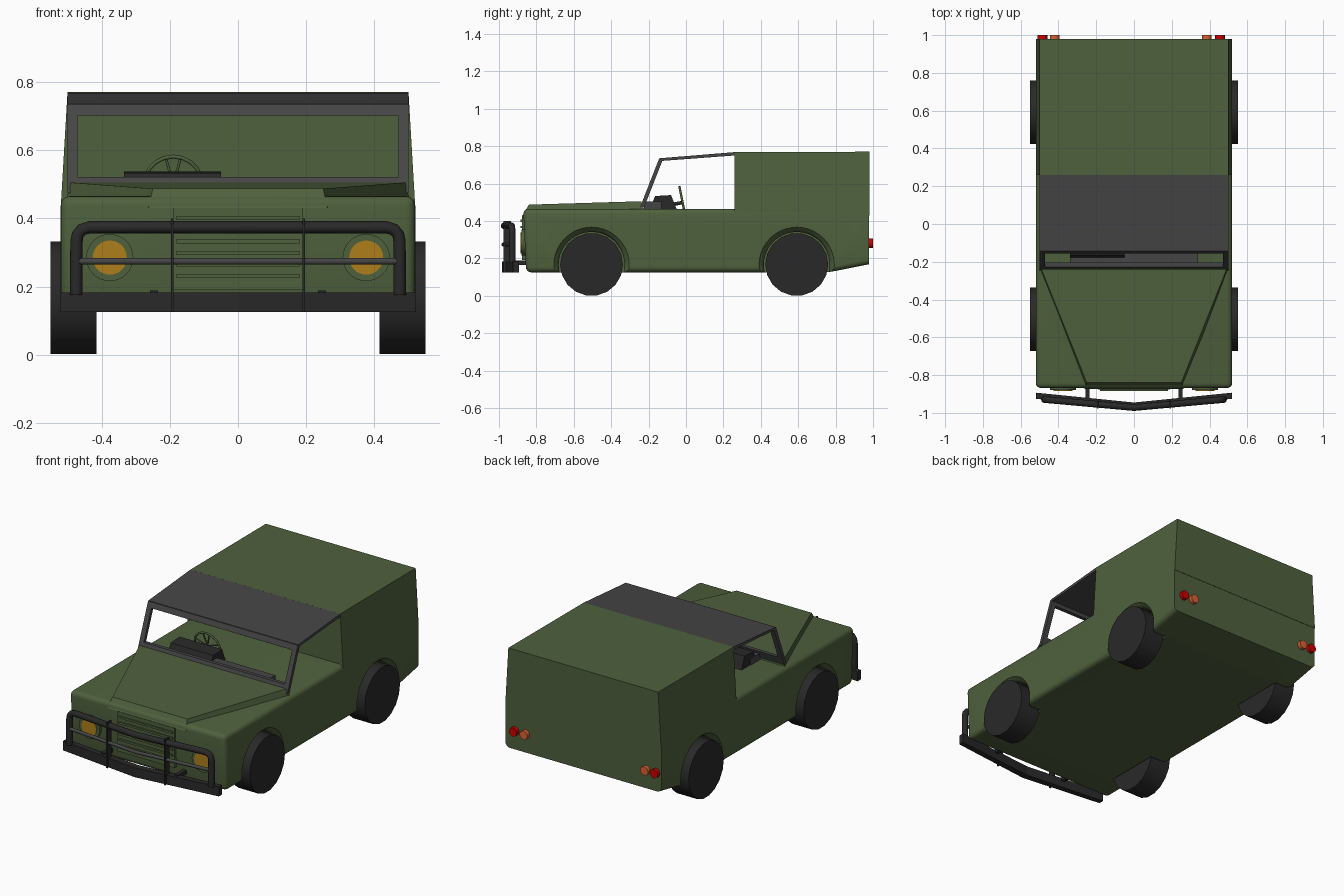
import bpy, bmesh, math
from mathutils import Matrix, Vector

if "Cube" in bpy.data.objects:
    bpy.data.objects.remove(bpy.data.objects["Cube"])


def material(name, r, g, b):
    m = bpy.data.materials.new(name)
    m.diffuse_color = (r, g, b, 1)
    m.use_nodes = True
    m.node_tree.nodes["Principled BSDF"].inputs["Base Color"].default_value = m.diffuse_color
    return m


GREEN = material("green_paint", .078, .118, .047)
BLACK = material("black_rubber", .022, .022, .022)
GREY = material("dark_grey", .06, .06, .06)
AMBER = material("amber_glass", .42, .21, .01)
RED = material("red_glass", .6, 0, 0)
ORANGE = material("orange_glass", .7, .12, .03)


def finish(name, bm, mat, smooth=True):
    bmesh.ops.recalc_face_normals(bm, faces=bm.faces[:])
    me = bpy.data.meshes.new(name)
    bm.to_mesh(me)
    bm.free()
    ob = bpy.data.objects.new(name, me)
    bpy.context.collection.objects.link(ob)
    me.materials.append(mat)
    bpy.ops.object.select_all(action='DESELECT')
    ob.select_set(True)
    bpy.context.view_layer.objects.active = ob
    if smooth:
        bpy.ops.object.shade_smooth_by_angle(angle=math.radians(35))
    return ob


def loft(lower, upper):
    """Closed solid between two matching loops of points."""
    bm = bmesh.new()
    a = [bm.verts.new(p) for p in lower]
    b = [bm.verts.new(p) for p in upper]
    n = len(a)
    bm.faces.new(a)
    bm.faces.new(b)
    for i in range(n):
        j = (i + 1) % n
        bm.faces.new((a[i], a[j], b[j], b[i]))
    return bm


def box(name, x0, x1, y0, y1, z0, z1, mat):
    ring = [(x0, y0), (x1, y0), (x1, y1), (x0, y1)]
    return finish(name, loft([(x, y, z0) for x, y in ring],
                             [(x, y, z1) for x, y in ring]), mat, False)


def cylinder(name, centre, axis, radius, depth, mat, sides=24):
    bm = bmesh.new()
    rot = Vector((0, 0, 1)).rotation_difference(Vector(axis)).to_matrix().to_4x4()
    bmesh.ops.create_cone(bm, cap_ends=True, segments=sides, radius1=radius, radius2=radius,
                          depth=depth, matrix=Matrix.Translation(centre) @ rot)
    return finish(name, bm, mat)


def tube(name, pts, radius, mat, cyclic=False):
    cu = bpy.data.curves.new(name, 'CURVE')
    cu.dimensions = '3D'
    cu.bevel_depth = radius
    cu.bevel_resolution = 3
    cu.use_fill_caps = True
    sp = cu.splines.new('POLY')
    sp.points.add(len(pts) - 1)
    for p, q in zip(sp.points, pts):
        p.co = (*q, 1)
    sp.use_cyclic_u = cyclic
    cu.materials.append(mat)
    ob = bpy.data.objects.new(name, cu)
    bpy.context.collection.objects.link(ob)
    return ob


# Lower body: side profile extruded, all edges but the rear rounded
side = [(-.855, .125), (.76, .125), (.978, .168), (.978, .465), (-.87, .465)]
bm = loft([(-.52, y, z) for y, z in side], [(.52, y, z) for y, z in side])
edges = [e for e in bm.edges if min(v.co.y for v in e.verts) < .77]
bmesh.ops.bevel(bm, geom=edges, offset=.028, segments=5, profile=.5, affect='EDGES')
body = finish("lower_body", bm, GREEN, False)

# Wheel arches with a rolled lip, cut from the body; wheels inside
arch = [(.405, .176), (.478, .176), (.495, .18), (.508, .188), (.517, .2), (.54, .212)]
N = 40
for place, y in (("front", -.505), ("rear", .592)):
    for s, hand in ((-1, "left"), (1, "right")):
        bm = bmesh.new()
        rings = [[bm.verts.new((s * x, y + r * math.cos(i * math.tau / N),
                                .165 + r * math.sin(i * math.tau / N))) for i in range(N)]
                 for x, r in arch]
        bm.faces.new(rings[0])
        bm.faces.new(rings[-1])
        for a, b in zip(rings, rings[1:]):
            for i in range(N):
                j = (i + 1) % N
                bm.faces.new((a[i], a[j], b[j], b[i]))
        cutter = finish("arch_cutter", bm, GREEN)
        cutter.hide_render = True
        mod = body.modifiers.new("arch", 'BOOLEAN')
        mod.operation = 'DIFFERENCE'
        mod.solver = 'EXACT'
        mod.object = cutter
        bpy.context.view_layer.objects.active = body
        bpy.ops.object.modifier_apply(modifier=mod.name)
        bpy.data.objects.remove(cutter)
        cylinder(f"{place}_{hand}_wheel", (s * .482, y, .167), (1, 0, 0), .168, .135, BLACK, 18)
bpy.ops.object.select_all(action='DESELECT')
body.select_set(True)
bpy.context.view_layer.objects.active = body
bpy.ops.object.shade_smooth_by_angle(angle=math.radians(35))

# Rear cargo box, leaning inwards towards the roof
finish("rear_box", loft(
    [(-.52, .26, .43), (.52, .26, .43), (.52, .98, .43), (-.52, .98, .43)],
    [(-.5, .26, .768), (.5, .26, .768), (.5, .98, .77), (-.5, .98, .77)]), GREEN, False)

# Tapered hood
finish("hood", loft(
    [(-.262, -.873, .43), (.262, -.873, .43), (.505, -.22, .45), (-.505, -.22, .45)],
    [(-.25, -.84, .487), (.25, -.84, .487), (.49, -.24, .505), (-.49, -.24, .505)]), GREEN, False)

# Cab roof
cab = [(-.14, .72), (.262, .75), (.262, .768), (-.14, .735)]
finish("cab_roof", loft([(-.5, y, z) for y, z in cab], [(.5, y, z) for y, z in cab]), GREY, False)


# Windscreen frame: leaning bars
def lean(z):
    return -.235 + (z - .475) * .1 / .255


def frame_bar(name, x0, x1, z0, z1):
    pts = [(lean(z0) - .01, z0), (lean(z0) + .012, z0), (lean(z1) + .012, z1), (lean(z1) - .01, z1)]
    finish(name, loft([(x0, y, z) for y, z in pts], [(x1, y, z) for y, z in pts]), GREY, False)


frame_bar("windscreen_bottom_bar", -.5, .5, .475, .522)
frame_bar("windscreen_top_bar", -.5, .5, .702, .733)
for s in (-1, 1):
    frame_bar("windscreen_pillar", s * .47, s * .5, .475, .733)

# Dashboard and instrument cowl
box("dashboard", -.34, .34, -.225, -.13, .45, .505, GREY)
finish("instrument_cowl", loft(
    [(-.335, -.2, .45), (-.05, -.2, .45), (-.05, -.045, .45), (-.335, -.045, .45)],
    [(-.335, -.165, .533), (-.05, -.165, .533), (-.05, -.08, .538), (-.335, -.08, .538)]), BLACK, False)

# Steering wheel: rim, spokes, column
hub = Vector((-.19, -.018, .498))
up = Vector((0, -.2, .98))


def rim(a, r=.085):
    return hub + Vector((r * math.cos(a), 0, 0)) + up * (r * math.sin(a))


tube("steering_rim", [rim(i * math.tau / 20) for i in range(20)], .006, GREEN, True)
for a in (20, 75, 105, 160):
    tube("steering_spoke", [hub, rim(math.radians(a))], .004, GREEN)
tube("steering_column", [hub, (-.19, -.12, .48)], .01, BLACK)

# Grille panel with slats
box("grille_panel", -.19, .19, -.876, -.84, .19, .43, GREEN)
for i in range(6):
    z = .225 + i * .034
    box("grille_slat", -.18, .18, -.884, -.87, z, z + .012, GREEN)

# Headlamps, tail lamps and bumper brackets
for s in (-1, 1):
    cylinder("headlamp_ring", (s * .376, -.866, .285), (0, 1, 0), .069, .028, GREEN, 32)
    cylinder("headlamp", (s * .376, -.87, .285), (0, 1, 0), .05, .028, AMBER, 32)
    box("bumper_bracket", s * .235, s * .258, -.94, -.84, .165, .188, BLACK)
for x, mat in ((-.485, RED), (-.42, ORANGE), (.385, ORANGE), (.456, RED)):
    cylinder("tail_lamp", (x, .985, .28), (0, 1, 0), .026, .03, mat, 20)


# Swept bumper and bull bar, bowed forwards at the centre
def bow(x):
    return -.972 + .09 * abs(x)


plan = [(-.52, -.925), (0, -.985), (.52, -.925), (.52, -.893), (0, -.945), (-.52, -.893)]
finish("bumper", loft([(x, y, .125) for x, y in plan], [(x, y, .182) for x, y in plan]), BLACK, False)
half = [(0, .374), (.435, .374), (.458, .367), (.47, .352), (.474, .33), (.474, .175)]
path = [(-x, z) for x, z in half[:0:-1]] + half
tube("bull_bar_hoop", [(x, bow(x), z) for x, z in path], .018, BLACK)
tube("bull_bar_cross_tube", [(x, bow(x) - .005, .274) for x in (-.485, 0, .485)], .01, GREY)
for x in (-.193, .193):
    box("bull_bar_upright", x - .004, x + .004, bow(x) - .022, bow(x) + .02, .125, .4, BLACK)
